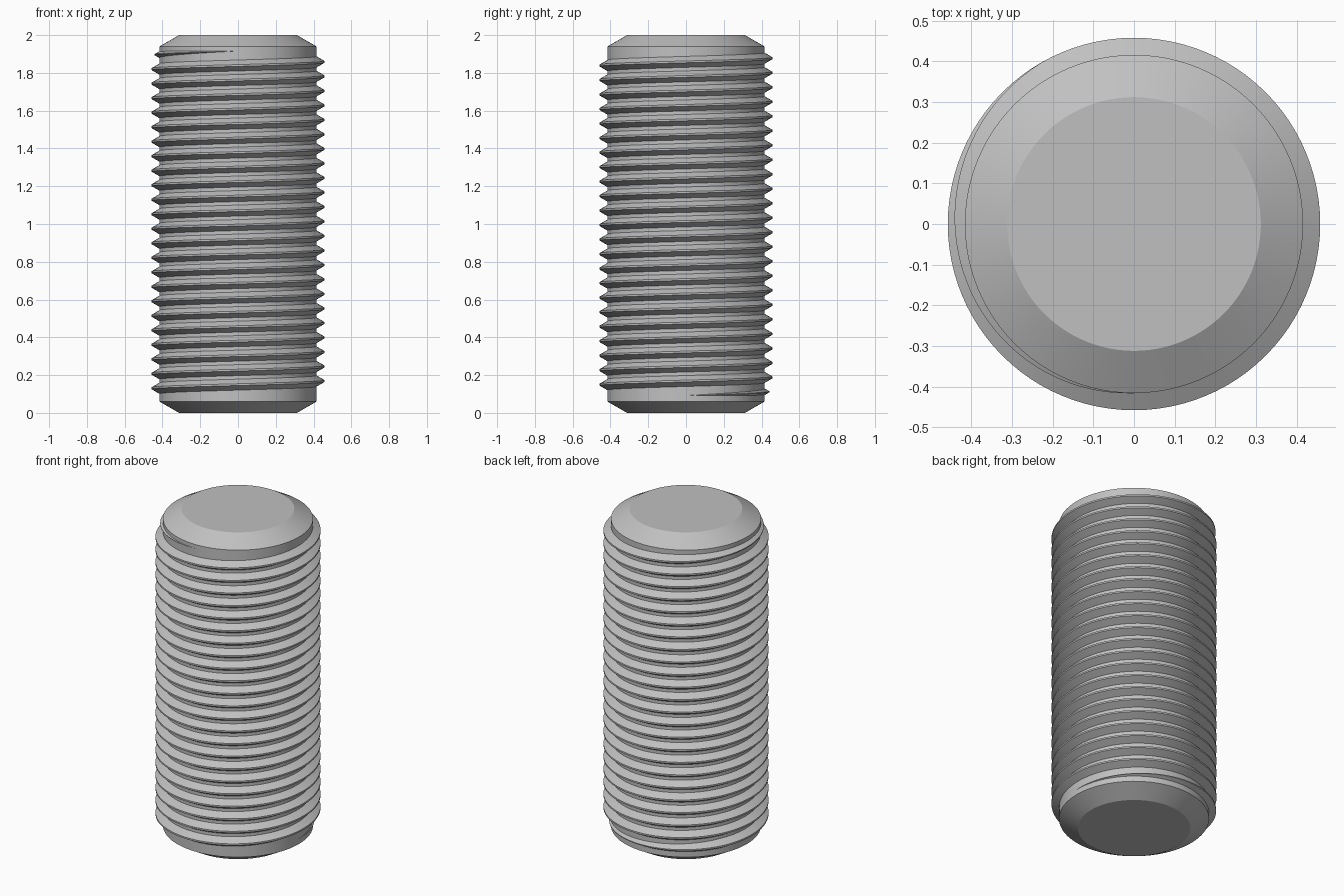
import bpy, bmesh, math

if "Cube" in bpy.data.objects:
    bpy.data.objects.remove(bpy.data.objects["Cube"])

SEGS = 96                  # sides per turn
CORE, CREST, TIP = 0.416, 0.458, 0.312
PITCH = 0.0768
START_Z, TURNS, FADE = 0.092, 23.75, 0.42

steel = bpy.data.materials.new("grey steel")
steel.use_nodes = True
colour = (0.53, 0.53, 0.53, 1)
steel.diffuse_color = colour
steel.node_tree.nodes["Principled BSDF"].inputs["Base Color"].default_value = colour


def ring_point(radius, step, z):
    a = 2 * math.pi * step / SEGS
    return (radius * math.cos(a), radius * math.sin(a), z)


def make_object(name, bm):
    bmesh.ops.recalc_face_normals(bm, faces=bm.faces)
    mesh = bpy.data.meshes.new(name)
    bm.to_mesh(mesh)
    bm.free()
    mesh.materials.append(steel)
    obj = bpy.data.objects.new(name, mesh)
    bpy.context.collection.objects.link(obj)
    bpy.ops.object.select_all(action='DESELECT')
    obj.select_set(True)
    bpy.context.view_layer.objects.active = obj
    bpy.ops.object.shade_smooth_by_angle(angle=math.radians(25))
    return obj


# Shank: chamfered cylinder lathed from its profile
bm = bmesh.new()
profile = [(TIP, 0), (CORE, 0.06), (CORE, 1.94), (TIP, 2)]
rings = [[bm.verts.new(ring_point(r, i, z)) for i in range(SEGS)] for r, z in profile]
for low, high in zip(rings, rings[1:]):
    for i in range(SEGS):
        j = (i + 1) % SEGS
        bm.faces.new((low[i], low[j], high[j], high[i]))
bm.faces.new(rings[0])
bm.faces.new(rings[-1])
make_object("shank", bm)

# Thread: trapezoid section swept up a right-handed helix, fading out at both ends
bm = bmesh.new()
steps = int(TURNS * SEGS)
root = CORE - 0.003
flat = PITCH / 16
slope = math.tan(math.radians(30))
sections = []
for s in range(steps + 1):
    turn = s / SEGS
    size = max(0.01, min(1, turn / FADE, (TURNS - turn) / FADE))
    z = START_Z + PITCH * turn
    top = CORE + (CREST - CORE) * size
    crest_half = flat * size
    root_half = crest_half + (top - root) * slope
    sections.append([bm.verts.new(ring_point(r, s, z + h)) for r, h in (
        (root, -root_half), (top, -crest_half), (top, crest_half), (root, root_half))])
for a, b in zip(sections, sections[1:]):
    for k in range(len(a) - 1):
        bm.faces.new((a[k], b[k], b[k + 1], a[k + 1]))
    # inner side closes the sweep inside the shank
    bm.faces.new((a[3], b[3], b[0], a[0]))
bm.faces.new(sections[0])
bm.faces.new(sections[-1])
make_object("thread", bm)
